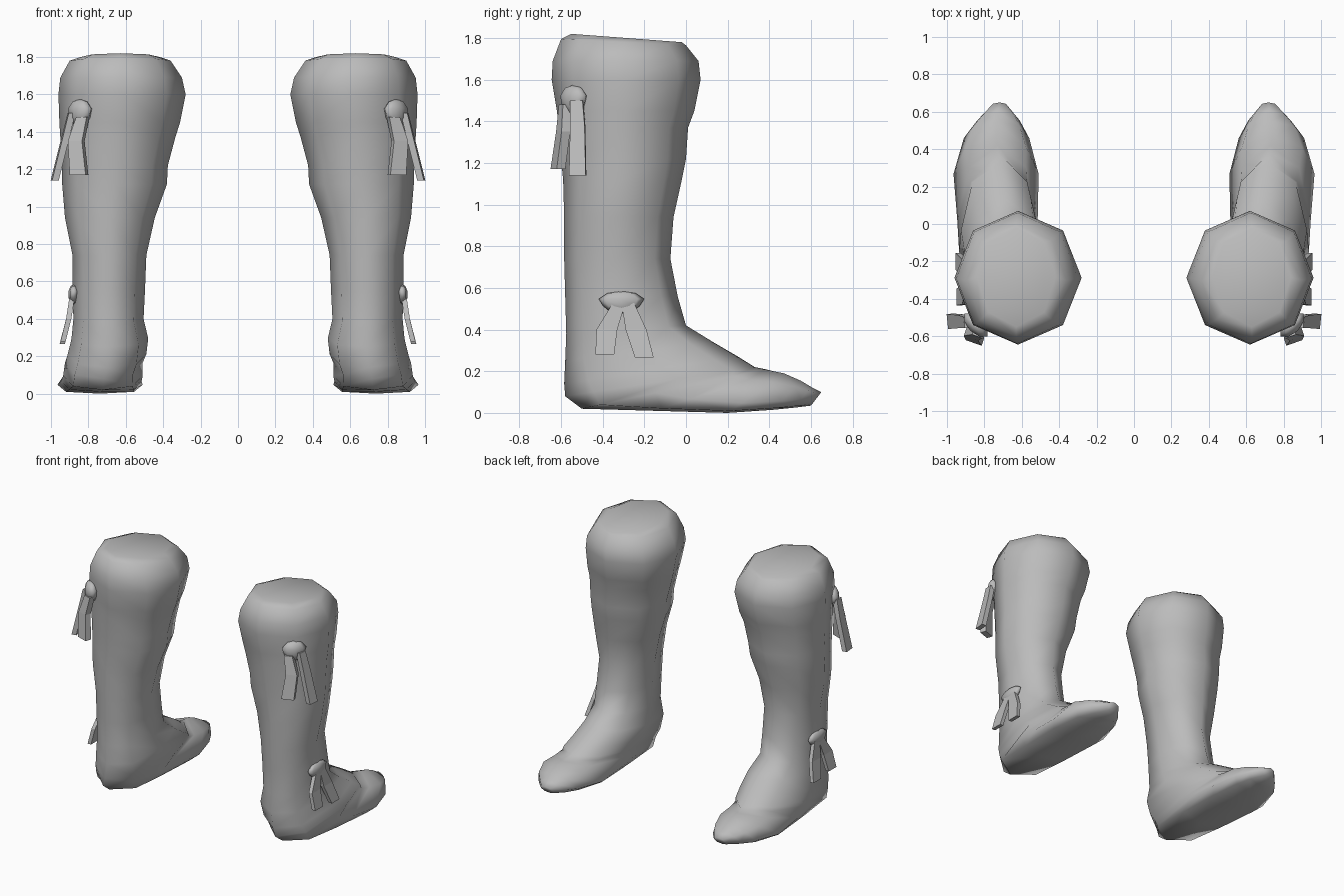
import bpy, bmesh, math
from mathutils import Vector

if "Cube" in bpy.data.objects:
    bpy.data.objects.remove(bpy.data.objects["Cube"])

leather = bpy.data.materials.new("grey_leather")
leather.diffuse_color = (0.5, 0.5, 0.5, 1)
leather.use_nodes = True
leather.node_tree.nodes["Principled BSDF"].inputs["Base Color"].default_value = leather.diffuse_color


def finish(name, bm):
    """Turn a bmesh into a smooth object mirrored to the other foot."""
    bmesh.ops.recalc_face_normals(bm, faces=bm.faces)
    for f in bm.faces:
        f.smooth = True
    me = bpy.data.meshes.new(name)
    bm.to_mesh(me)
    bm.free()
    me.materials.append(leather)
    ob = bpy.data.objects.new(name, me)
    bpy.context.collection.objects.link(ob)
    mod = ob.modifiers.new("pair", 'MIRROR')
    mod.use_mirror_merge = False
    return ob


def loft(bm, rings):
    """Skin a list of point rings and close both ends."""
    rows = [[bm.verts.new(p) for p in r] for r in rings]
    n = len(rows[0])
    for a, b in zip(rows, rows[1:]):
        for i in range(n):
            j = (i + 1) % n
            bm.faces.new((a[i], a[j], b[j], b[i]))
    bm.faces.new(rows[0])
    bm.faces.new(rows[-1])


def boot_ring(front, back, x0, x1, wide=0.5, box=0.707):
    """Eight-sided tilted ring; wide = place of the widest point, back to front."""
    f, b = Vector((0, *front)), Vector((0, *back))
    mid = b.lerp(f, wide)
    cx, rx = (x0 + x1) / 2, (x1 - x0) / 2
    pts = []
    for k in range(8):
        c, s = math.cos(k * math.pi / 4), math.sin(k * math.pi / 4)
        if k in (3, 5):
            c, s = -box, math.copysign(box, s)
        p = mid + (f - mid) * c if c > 0 else mid + (b - mid) * -c
        pts.append((cx + rx * s, p.y, p.z))
    return pts


# Boot: shaft from the cuff down, then rings fanning round the heel to the toe
shaft = [  # z, x min, x max, y back, y front
    (1.69, .30, .95, -.64, .06), (1.60, .28, .96, -.645, .07),
    (1.45, .31, .955, -.62, .04), (1.37, .335, .95, -.61, .01),
    (1.22, .375, .94, -.60, .0), (1.12, .38, .94, -.59, -.02),
    (.94, .445, .925, -.585, -.06), (.74, .49, .885, -.585, -.075),
    (.56, .497, .885, -.58, -.04)]
rings = [boot_ring((-.02, 1.78), (-.55, 1.82), .42, .84),
         boot_ring((.0, 1.765), (-.60, 1.795), .36, .90)]
rings += [boot_ring((yf, z), (yb, z), x0, x1) for z, x0, x1, yb, yf in shaft]
foot = [  # front point, back point, x min, x max, widest place, sole squareness
    ((.0, .42), (-.575, .38), .505, .88, .5, .72),
    ((.13, .34), (-.58, .25), .48, .89, .5, .75),
    ((.25, .27), (-.585, .14), .49, .91, .55, .75),
    ((.33, .22), (-.58, .08), .51, .925, .6, .75),
    ((.38, .21), (-.50, .02), .51, .935, .4, .75),
    ((.42, .20), (-.15, .01), .515, .945, .3, .8),
    ((.47, .19), (.20, .0), .51, .965, .25, .8),
    ((.55, .155), (.42, .015), .56, .91, .3, .8),
    ((.60, .125), (.52, .025), .61, .84, .4, .8),
    ((.65, .10), (.60, .035), .67, .77, .5, .75)]
rings += [boot_ring(*r) for r in foot]
bm = bmesh.new()
loft(bm, rings)
finish("boot", bm)


def ribbon(name, path, widths, side, thick):
    """Hanging ribbon tail: thin rectangular strip along a path."""
    side = Vector(side).normalized()
    out = side.cross(Vector((0, 0, 1))).normalized() * thick
    rows = []
    for p, w in zip(path, widths):
        p, s = Vector(p), side * w
        rows.append([p - s - out, p + s - out, p + s + out, p - s + out])
    bm = bmesh.new()
    loft(bm, rows)
    ob = finish(name, bm)
    for poly in ob.data.polygons:
        poly.use_smooth = False


def knot(name, centre, half, turn):
    """Flattened knot lump, turned about z so it faces outwards."""
    bm = bmesh.new()
    bmesh.ops.create_uvsphere(bm, u_segments=8, v_segments=5, radius=1)
    for v in bm.verts:
        # pinch the lower half towards the tails
        pinch = 0.8 if v.co.z < 0 else 1.0
        x, y, z = v.co.x * half[0], v.co.y * half[1] * pinch, v.co.z * half[2]
        c, s = math.cos(turn), math.sin(turn)
        v.co = Vector(centre) + Vector((x * c - y * s, x * s + y * c, z))
    finish(name, bm)


# Calf bow on the outer back corner
knot("calf_knot", (.845, -.54, 1.50), (.045, .09, .075), -math.pi / 4)
ribbon("calf_tail_outer", [(.89, -.525, 1.50), (.92, -.52, 1.38), (.98, -.52, 1.14)],
       (.03, .035, .04), (.1, 1, 0), .018)
ribbon("calf_tail_back", [(.83, -.58, 1.48), (.865, -.59, 1.35), (.85, -.615, 1.17)],
       (.03, .04, .045), (1, .35, 0), .022)

# Ankle bow on the outer side
knot("ankle_knot", (.878, -.31, .53), (.03, .115, .055), 0)
ribbon("ankle_tail_back", [(.885, -.32, .53), (.905, -.38, .40), (.935, -.39, .28)],
       (.03, .05, .045), (0, 1, 0), .014)
ribbon("ankle_tail_front", [(.885, -.28, .53), (.905, -.24, .40), (.94, -.20, .265)],
       (.03, .05, .045), (0, 1, 0), .014)
